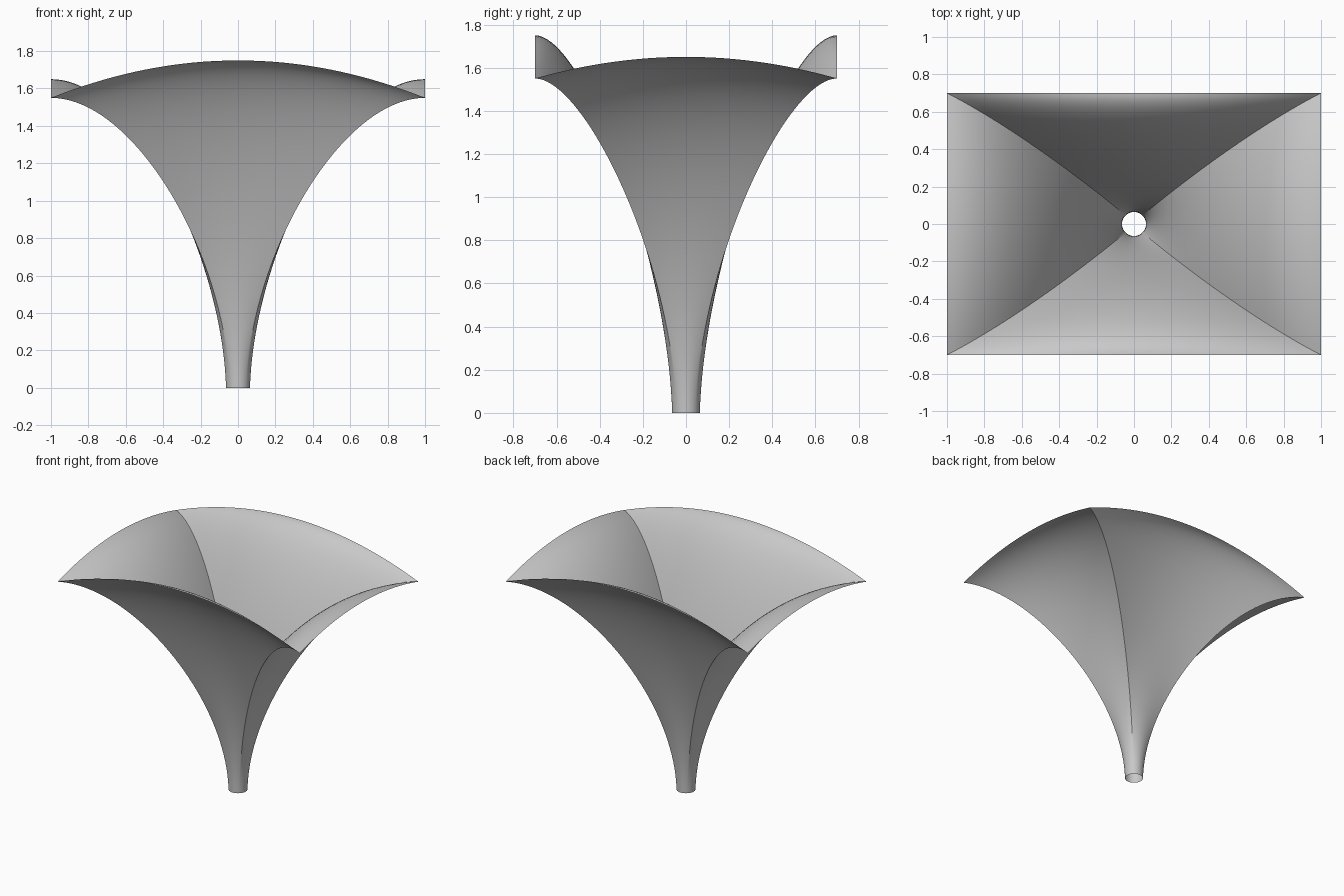
import bpy, bmesh
from math import pi, sin, cos, radians
from mathutils import Vector

cube = bpy.data.objects.get("Cube")
if cube:
    bpy.data.objects.remove(cube, do_unlink=True)

HALF_X, HALF_Y = 1.0, 0.7      # rim rectangle
CORNER_Z = 1.55                # height of the rim corners
BASE_R = 0.064                 # radius of the foot opening
SIDE_STEPS, ROWS = 32, 40


def rim_point(side, s):
    """Point on an arched rim edge; s runs -1..1 counter-clockwise."""
    arch = 1 - s * s
    return [Vector((HALF_X, HALF_Y * s, CORNER_Z + 0.1 * arch)),
            Vector((-HALF_X * s, HALF_Y, CORNER_Z + 0.2 * arch)),
            Vector((-HALF_X, -HALF_Y * s, CORNER_Z + 0.1 * arch)),
            Vector((HALF_X * s, -HALF_Y, CORNER_Z + 0.2 * arch))][side]


def rib(side, s):
    """Flaring curve from the round foot up to the rim, level at the top."""
    angle = side * pi / 2 + s * pi / 4
    foot = Vector((BASE_R * cos(angle), BASE_R * sin(angle), 0))
    rim = rim_point(side, s)
    low = foot * 1.3 + Vector((0, 0, 0.7))
    high = Vector((rim.x * 0.55, rim.y * 0.67, rim.z))
    for row in range(ROWS + 1):
        t = row / ROWS
        u = 1 - t
        yield foot * u**3 + low * (3 * u * u * t) + high * (3 * u * t * t) + rim * t**3


# Flared canopy shell, open at the foot and at the rim
bm = bmesh.new()
columns = [[bm.verts.new(p) for p in rib(side, 2 * i / SIDE_STEPS - 1)]
           for side in range(4) for i in range(SIDE_STEPS)]
for k, left in enumerate(columns):
    right = columns[(k + 1) % len(columns)]
    for r in range(ROWS):
        bm.faces.new((left[r], right[r], right[r + 1], left[r + 1]))

mesh = bpy.data.meshes.new("canopy_shell")
bm.to_mesh(mesh)
bm.free()
shell = bpy.data.objects.new("canopy_shell", mesh)
bpy.context.collection.objects.link(shell)

# Single grey finish
grey = bpy.data.materials.new("light_grey")
grey.use_nodes = True
colour = (0.58, 0.58, 0.58, 1)
grey.diffuse_color = colour
grey.node_tree.nodes["Principled BSDF"].inputs["Base Color"].default_value = colour
mesh.materials.append(grey)

# Smooth panels with crisp corner seams
bpy.ops.object.select_all(action="DESELECT")
shell.select_set(True)
bpy.context.view_layer.objects.active = shell
bpy.ops.object.shade_smooth_by_angle(angle=radians(30))
